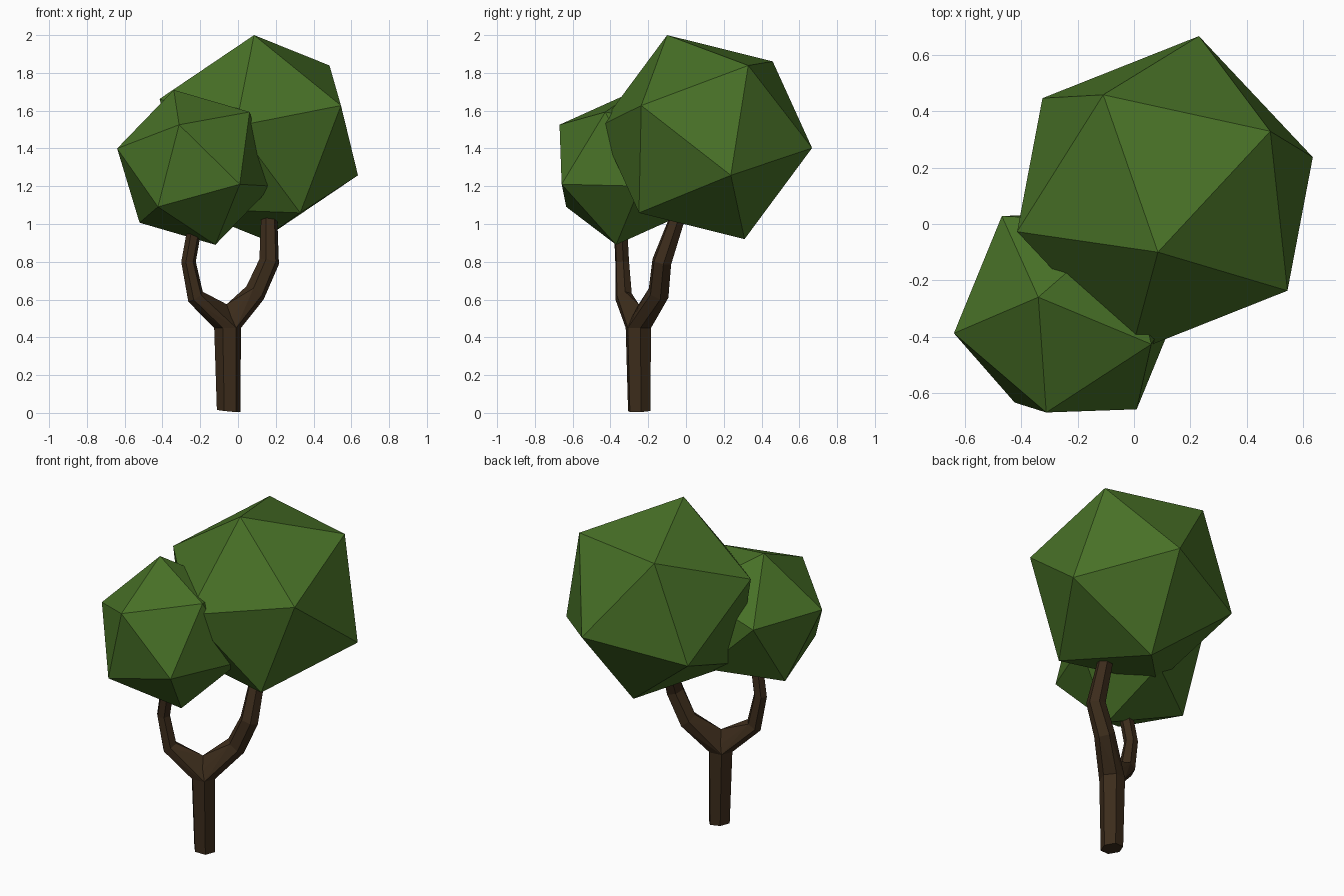
import bpy, bmesh, math
from mathutils import Vector, Matrix

if "Cube" in bpy.data.objects:
    bpy.data.objects.remove(bpy.data.objects["Cube"])


def material(name, rgb):
    m = bpy.data.materials.new(name)
    m.diffuse_color = (*rgb, 1)
    m.use_nodes = True
    m.node_tree.nodes["Principled BSDF"].inputs["Base Color"].default_value = m.diffuse_color
    return m


GREEN = material("leaf_green", (0.065, 0.165, 0.02))
BROWN = material("bark_brown", (0.045, 0.025, 0.011))


def finish(bm, name, mat):
    bmesh.ops.recalc_face_normals(bm, faces=bm.faces)
    me = bpy.data.meshes.new(name)
    bm.to_mesh(me)
    bm.free()
    me.materials.append(mat)
    ob = bpy.data.objects.new(name, me)
    bpy.context.collection.objects.link(ob)
    return ob


def foliage(name, center, top, side):
    """Regular icosahedron placed by its centre and two adjacent corners."""
    c = Vector(center)
    z = Vector(top) - c
    r = z.length
    z.normalize()
    s = Vector(side) - c
    x = (s - z * s.dot(z)).normalized()
    rot = Matrix((x, z.cross(x), z)).transposed().to_4x4()
    bm = bmesh.new()
    bmesh.ops.create_icosphere(bm, subdivisions=1, radius=r,
                               matrix=Matrix.Translation(c) @ rot)
    finish(bm, name, GREEN)


def ring(center, direction, radius, n=6):
    """Points of a polygon square to the given direction."""
    d = Vector(direction).normalized()
    u = Vector((0, 1, 0)).cross(d).normalized()
    v = d.cross(u)
    return [Vector(center) + radius * (u * math.cos(a) + v * math.sin(a))
            for a in (2 * math.pi * (i + 0.15) / n for i in range(n))]


def path_rings(start, path):
    """Rings along a bent limb; each path entry is (point, radius)."""
    pts = [Vector(p) for p, _ in path]
    out = []
    for i, (p, r) in enumerate(path):
        a = pts[i - 1] if i else Vector(start)
        b = pts[min(i + 1, len(pts) - 1)]
        d = (pts[i] - a).normalized()
        if i + 1 < len(pts):
            d += (b - pts[i]).normalized()
        out.append(ring(p, d, r))
    return out


def tube(bm, rings, cap_start=False, cap_end=False):
    vs = [[bm.verts.new(p) for p in r] for r in rings]
    n = len(vs[0])
    for a, b in zip(vs, vs[1:]):
        for i in range(n):
            j = (i + 1) % n
            bm.faces.new((a[i], a[j], b[j], b[i]))
    if cap_start:
        bm.faces.new(vs[0][::-1])
    if cap_end:
        bm.faces.new(vs[-1])


def hull(bm, points):
    vs = [bm.verts.new(p) for p in points]
    res = bmesh.ops.convex_hull(bm, input=vs)
    junk = {v for v in res["geom_interior"] if isinstance(v, bmesh.types.BMVert)}
    bmesh.ops.delete(bm, geom=list(junk), context='VERTS')


# Crowns
foliage("large_crown", (0.11, 0.105, 1.46), (0.085, -0.10, 2.0), (0.485, 0.33, 1.84))
foliage("small_crown", (-0.23, -0.315, 1.30), (-0.34, -0.26, 1.71), (-0.31, -0.665, 1.52))

# Trunk
bm = bmesh.new()
trunk = [ring((-0.05, -0.248, 0.01), (0.1, -0.04, 1), 0.063),
         ring((-0.055, -0.252, 0.45), (0, 0, 1), 0.072)]
for v in trunk[0]:
    v.z = max(v.z, 0)
tube(bm, trunk, cap_start=True)

# Two limbs joined to the trunk by a webbed fork
fork = Vector((-0.055, -0.25, 0.5))
crotch = Vector((-0.06, -0.25, 0.575))
left = [((-0.225, -0.33, 0.615), 0.047), ((-0.262, -0.338, 0.80), 0.039),
        ((-0.235, -0.345, 0.95), 0.038), ((-0.23, -0.345, 1.0), 0.037)]
right = [((0.09, -0.145, 0.635), 0.058), ((0.165, -0.128, 0.80), 0.054),
         ((0.165, -0.05, 1.02), 0.044)]
for limb in (left, right):
    rings = path_rings(fork, limb)
    hull(bm, trunk[1] + rings[0] + [crotch])
    tube(bm, rings, cap_end=True)
finish(bm, "forked_trunk", BROWN)
